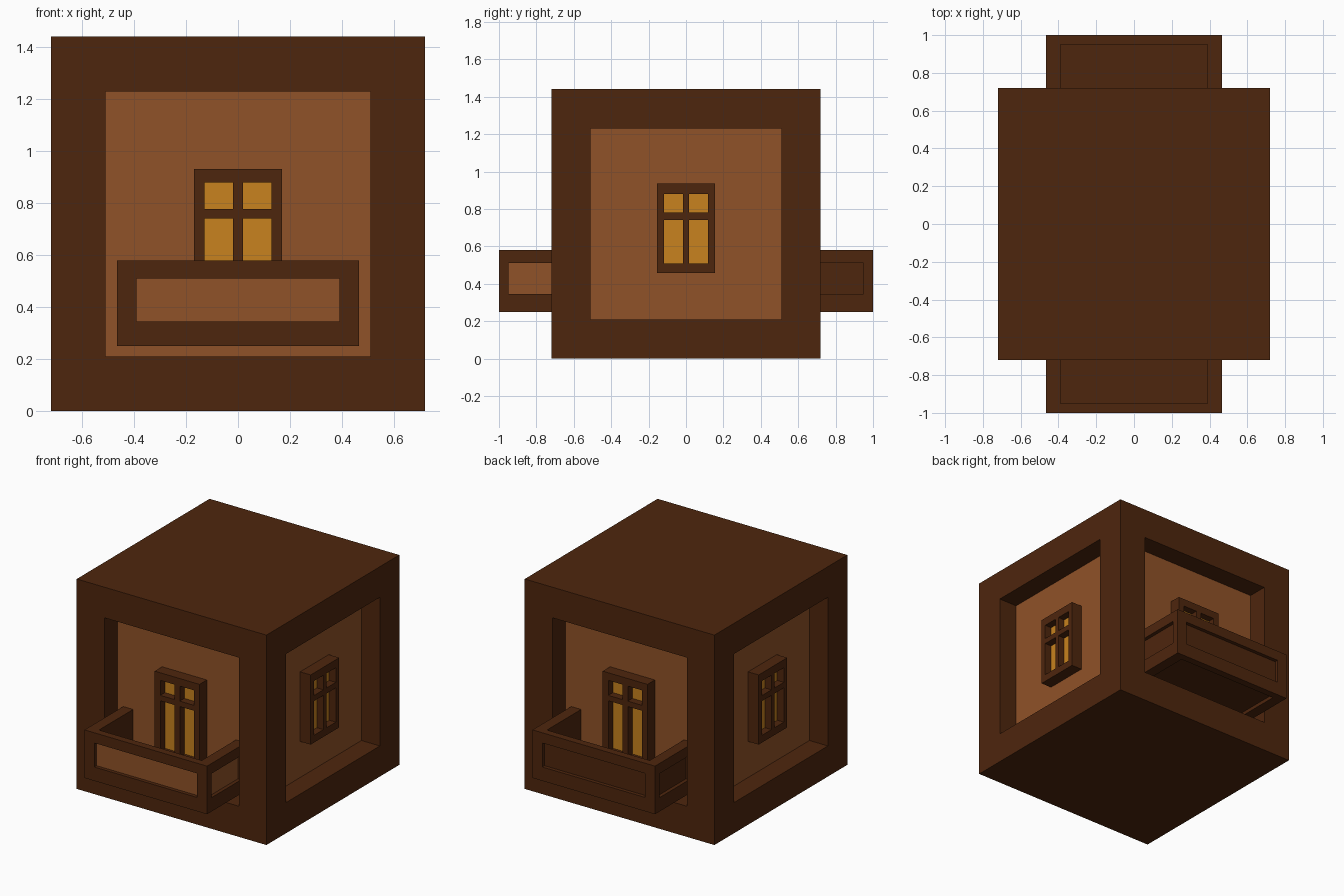
import bpy, bmesh, math
from mathutils import Vector

if "Cube" in bpy.data.objects:
    bpy.data.objects.remove(bpy.data.objects["Cube"])


def material(name, rgb):
    m = bpy.data.materials.new(name)
    m.diffuse_color = (*rgb, 1)
    m.use_nodes = True
    m.node_tree.nodes["Principled BSDF"].inputs["Base Color"].default_value = m.diffuse_color
    return m


WOOD = material("dark_wood", (0.076, 0.019, 0.004))
PANEL = material("light_wood", (0.279, 0.084, 0.021))
GLASS = material("amber_glass", (0.578, 0.223, 0.013))


def finish(name, bm, mats, angle=0):
    bmesh.ops.recalc_face_normals(bm, faces=bm.faces[:])
    mesh = bpy.data.meshes.new(name)
    bm.to_mesh(mesh)
    bm.free()
    for m in mats:
        mesh.materials.append(m)
    ob = bpy.data.objects.new(name, mesh)
    ob.rotation_euler.z = angle
    bpy.context.collection.objects.link(ob)
    return ob


def box(lo, hi):
    bm = bmesh.new()
    bmesh.ops.create_cube(bm, size=1)
    for v in bm.verts:
        v.co = Vector([lo[i] + (v.co[i] + 0.5) * (hi[i] - lo[i]) for i in range(3)])
    bm.normal_update()
    return bm


def push_in(bm, face, depth, mat):
    n = face.normal.copy()
    new = bmesh.ops.extrude_discrete_faces(bm, faces=[face])["faces"][0]
    bmesh.ops.translate(bm, verts=new.verts[:], vec=-n * depth)
    new.material_index = mat


def recess(bm, normal, lo, hi, depth, mat):
    # sink a rectangle, limited to lo..hi, into the face pointing along normal
    n = Vector(normal)
    face = max(bm.faces, key=lambda f: (f.normal.dot(n) > 0.9, f.calc_center_median().dot(n)))
    bmesh.ops.inset_individual(bm, faces=[face], thickness=0.004)
    for v in face.verts:
        for i in range(3):
            if abs(n[i]) < 0.5:
                v.co[i] = lo[i] if abs(v.co[i] - lo[i]) < abs(v.co[i] - hi[i]) else hi[i]
    bm.normal_update()
    push_in(bm, face, depth, mat)
    bm.normal_update()


# House block with a recessed wall on each side
bm = box((-0.72, -0.72, 0), (0.72, 0.72, 1.44))
for n in ((0, -1, 0), (0, 1, 0), (-1, 0, 0), (1, 0, 0)):
    recess(bm, n, (-0.51, -0.51, 0.21), (0.51, 0.51, 1.23), 0.14, 1)
finish("house_block", bm, [WOOD, PANEL])


def balcony(name, angle, panel):
    bm = box((-0.465, -1, 0.25), (0.465, -0.56, 0.58))
    lo, hi = (-0.39, -0.95, 0.345), (0.39, -0.63, 0.51)
    # shallow panels on the outside
    for n in ((0, -1, 0), (-1, 0, 0), (1, 0, 0)):
        recess(bm, n, lo, hi, 0.025, 1)
    recess(bm, (0, 0, -1), lo, hi, 0.025, 0)
    # standing space
    recess(bm, (0, 0, 1), lo, (0.39, -0.57, 0), 0.235, 0)
    finish(name, bm, [WOOD, panel], angle)


def glazed_frame(name, angle, xs, zs):
    # front grid; odd cells become sunken panes
    bm = bmesh.new()
    grid = [[bm.verts.new((x, -0.66, z)) for x in xs] for z in zs]
    panes = []
    for j in range(5):
        for i in range(5):
            f = bm.faces.new((grid[j][i], grid[j][i + 1], grid[j + 1][i + 1], grid[j + 1][i]))
            if i % 2 and j % 2:
                panes.append(f)
    bm.normal_update()
    for f in panes:
        push_in(bm, f, 0.05, 1)
    # outer sides and back
    rim = [e for e in bm.edges if e.is_boundary]
    geom = bmesh.ops.extrude_edge_only(bm, edges=rim)["geom"]
    verts = [g for g in geom if isinstance(g, bmesh.types.BMVert)]
    bmesh.ops.translate(bm, verts=verts, vec=(0, 0.09, 0))
    bmesh.ops.holes_fill(bm, edges=[e for e in bm.edges if e.is_boundary], sides=0)
    finish(name, bm, [WOOD, GLASS], angle)


# Doors and balconies, front and back
for side, angle, panel in (("front", 0, PANEL), ("back", math.pi, WOOD)):
    balcony(side + "_balcony", angle, panel)
    glazed_frame(side + "_door", angle, (-0.17, -0.128, -0.02, 0.02, 0.128, 0.17),
                 (0.335, 0.395, 0.74, 0.777, 0.88, 0.932))

# Side windows
for side, angle in (("right", math.pi / 2), ("left", -math.pi / 2)):
    glazed_frame(side + "_window", angle, (-0.155, -0.118, -0.016, 0.016, 0.118, 0.155),
                 (0.457, 0.507, 0.742, 0.78, 0.88, 0.935))
